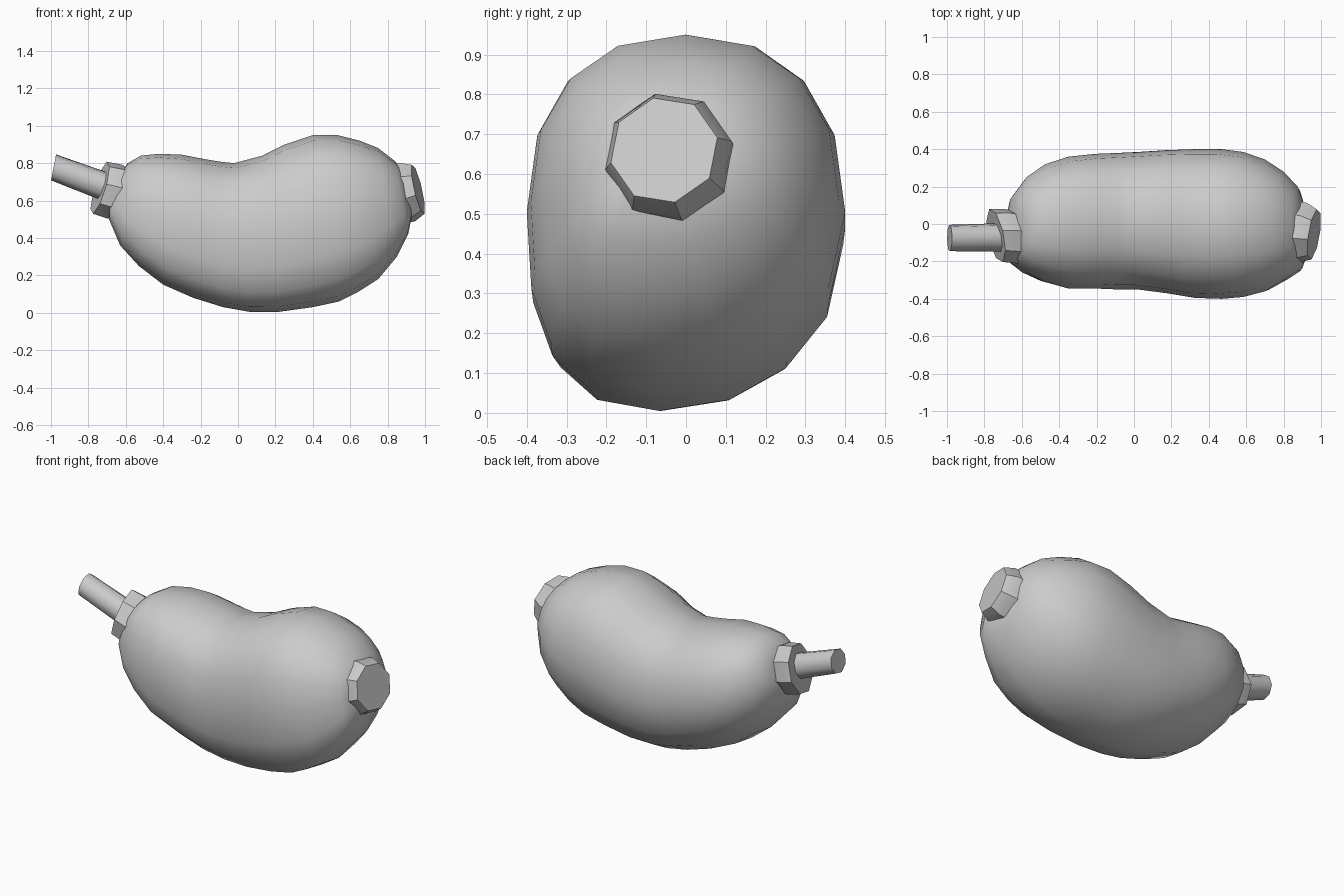
import bpy, bmesh
from math import sin, cos, pi
from mathutils import Vector

if "Cube" in bpy.data.objects:
    bpy.data.objects.remove(bpy.data.objects["Cube"])


def loft(name, rings, angle):
    """Skin a list of equal-length point rings and cap both ends."""
    bm = bmesh.new()
    rows = [[bm.verts.new(p) for p in ring] for ring in rings]
    n = len(rows[0])
    for a, b in zip(rows, rows[1:]):
        for i in range(n):
            j = (i + 1) % n
            bm.faces.new((a[i], a[j], b[j], b[i]))
    bm.faces.new(rows[0])
    bm.faces.new(rows[-1])
    bmesh.ops.recalc_face_normals(bm, faces=bm.faces)
    me = bpy.data.meshes.new(name)
    bm.to_mesh(me)
    bm.free()
    ob = bpy.data.objects.new(name, me)
    bpy.context.collection.objects.link(ob)
    bpy.ops.object.select_all(action='DESELECT')
    ob.select_set(True)
    bpy.context.view_layer.objects.active = ob
    bpy.ops.object.shade_smooth_by_angle(angle=angle)
    return ob


def body_ring(tx, tz, bx, bz, y_back, y_front, sides=16, power=2.3):
    """Rounded section between a top and a bottom point, leaning a little."""
    pts = []
    for i in range(sides):
        a = 2 * pi * i / sides
        c, s = cos(a), sin(a)
        u = abs(s) ** (2 / power) * (1 if s > 0 else -1)
        v = abs(c) ** (2 / power) * (1 if c > 0 else -1)
        t = (1 - v) / 2
        mid, half = (y_back + y_front) / 2, (y_back - y_front) / 2
        lean = -0.08 * max(0, -v) ** 2
        pts.append((tx + (bx - tx) * t, mid + u * half + lean, tz + (bz - tz) * t))
    return pts


def disc_ring(center, normal, radius, sides=8, phase=0.2):
    """Regular polygon facing along the normal."""
    n = Vector(normal).normalized()
    side = Vector((0, 1, 0)).cross(n).normalized()
    up = n.cross(side)
    c = Vector(center)
    return [c + radius * (cos(phase + 2 * pi * i / sides) * side +
                          sin(phase + 2 * pi * i / sides) * up)
            for i in range(sides)]


# Bean-shaped body: top x, z, bottom x, z, back y, front y
stations = [
    (-.63, .74, -.69, .56, .08, -.16),
    (-.59, .80, -.69, .50, .16, -.20),
    (-.52, .84, -.63, .36, .25, -.26),
    (-.42, .85, -.53, .25, .32, -.31),
    (-.30, .845, -.40, .15, .36, -.345),
    (-.17, .82, -.24, .08, .375, -.345),
    (-.09, .807, -.08, .03, .38, -.35),
    (-.02, .80, .06, .005, .385, -.35),
    (.13, .84, .22, .005, .395, -.37),
    (.25, .90, .40, .03, .40, -.395),
    (.40, .95, .54, .06, .40, -.40),
    (.53, .95, .64, .11, .385, -.39),
    (.65, .92, .75, .18, .345, -.36),
    (.75, .88, .85, .30, .28, -.30),
    (.84, .81, .91, .42, .20, -.25),
    (.89, .75, .93, .52, .10, -.16),
]
loft("body", [body_ring(*s) for s in stations], 0.9)

# Flat tapered cap at the thick end
cap_n = (.95, -.15, .22)
loft("end_cap", [disc_ring((.83, -.035, .63), cap_n, .165),
                 disc_ring((.905, -.045, .645), cap_n, .165),
                 disc_ring((.963, -.055, .66), cap_n, .138)], 0.5)

# Collar and stem at the thin end
collar_n = (-.93, -.2, .28)
loft("collar", [disc_ring((-.61, -.065, .635), collar_n, .14),
                disc_ring((-.66, -.065, .648), collar_n, .152),
                disc_ring((-.738, -.062, .668), collar_n, .147)], 0.5)
loft("stem", [disc_ring((-.66, -.07, .66), (-.94, 0, .34), .08),
              disc_ring((-.76, -.072, .693), (-.94, 0, .34), .076),
              disc_ring((-.986, -.075, .777), (-.98, 0, .19), .072)], 0.9)
